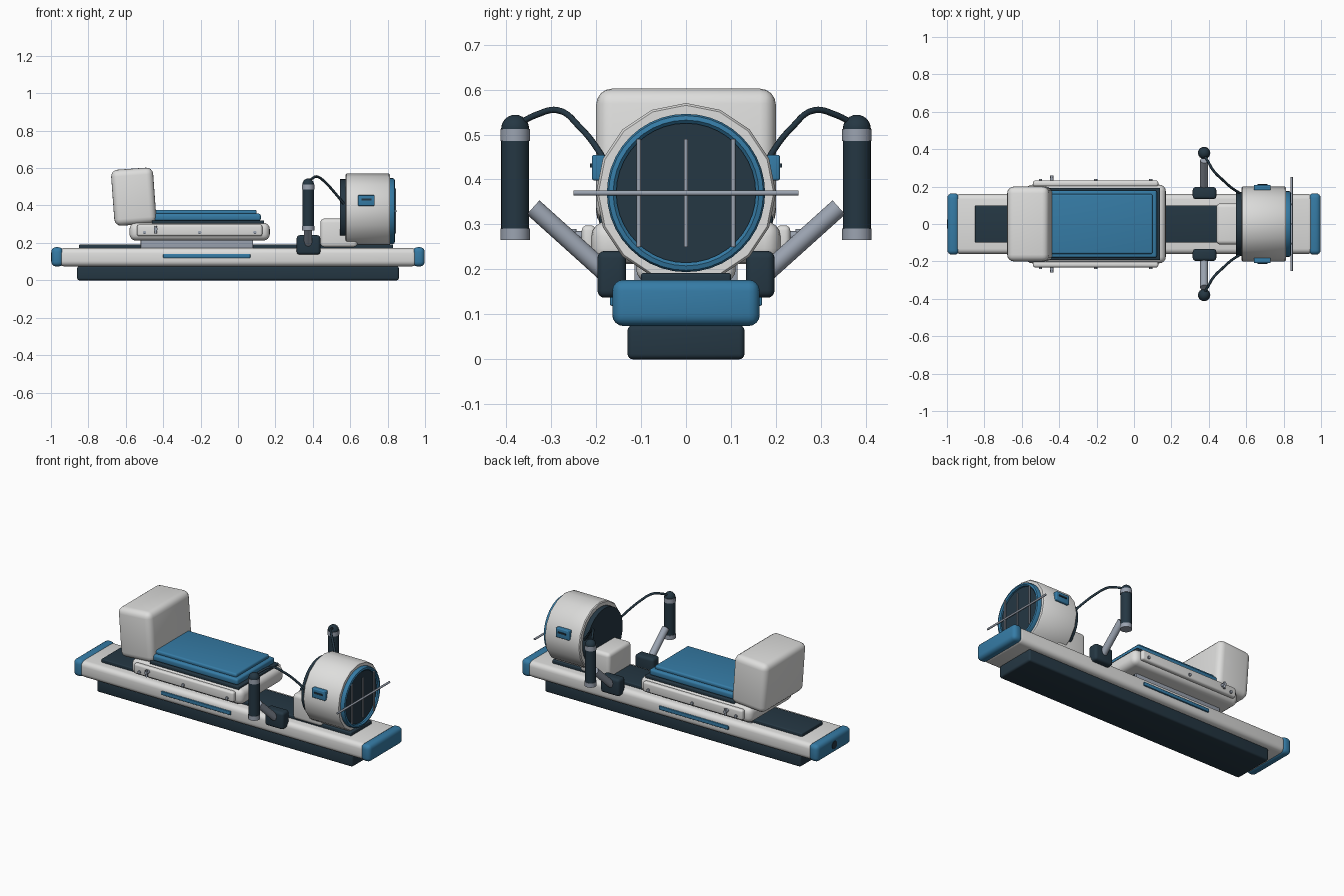
import bpy
import bmesh
import math
from mathutils import Matrix, Vector

if "Cube" in bpy.data.objects:
    bpy.data.objects.remove(bpy.data.objects["Cube"])


def material(name, rgb):
    m = bpy.data.materials.new(name)
    m.use_nodes = True
    m.diffuse_color = (*rgb, 1)
    m.node_tree.nodes["Principled BSDF"].inputs["Base Color"].default_value = (*rgb, 1)
    return m


WHITE = material("warm white", (0.73, 0.73, 0.72))
BLUE = material("mid blue", (0.036, 0.2, 0.38))
DARK = material("dark slate", (0.018, 0.038, 0.056))
SILVER = material("silver", (0.33, 0.37, 0.44))


def finish(obj, mat):
    obj.data.materials.append(mat)
    bpy.ops.object.select_all(action="DESELECT")
    obj.select_set(True)
    bpy.context.view_layer.objects.active = obj
    if obj.type == "MESH":
        bpy.ops.object.shade_smooth_by_angle(angle=math.radians(40))
    return obj


def add_mesh(name, bm, mat):
    bmesh.ops.recalc_face_normals(bm, faces=bm.faces)
    mesh = bpy.data.meshes.new(name)
    bm.to_mesh(mesh)
    bm.free()
    obj = bpy.data.objects.new(name, mesh)
    bpy.context.collection.objects.link(obj)
    return finish(obj, mat)


def box(name, xs, ys, zs, mat, radius=0.0, tilt=0.0):
    """Rounded box given by its ranges on each axis, tilted about y."""
    bm = bmesh.new()
    bmesh.ops.create_cube(bm, size=1)
    size = [b - a for a, b in (xs, ys, zs)]
    centre = Vector([(a + b) / 2 for a, b in (xs, ys, zs)])
    bmesh.ops.scale(bm, vec=size, verts=bm.verts)
    if radius:
        bmesh.ops.bevel(bm, geom=bm.edges[:], offset=radius, segments=4,
                        profile=0.5, affect="EDGES")
    bm.transform(Matrix.Translation(centre) @ Matrix.Rotation(tilt, 4, "Y"))
    return add_mesh(name, bm, mat)


def rod(name, start, end, radius, mat, sides=20):
    """Cylinder between two points."""
    a, b = Vector(start), Vector(end)
    bm = bmesh.new()
    bmesh.ops.create_cone(bm, cap_ends=True, segments=sides, radius1=radius,
                          radius2=radius, depth=(b - a).length)
    turn = (b - a).to_track_quat("Z", "Y").to_matrix().to_4x4()
    bm.transform(Matrix.Translation((a + b) / 2) @ turn)
    return add_mesh(name, bm, mat)


def lathe_x(name, profile, height, mat, sides, closed):
    """Turn (x, radius) points about a lengthwise axis at the given height."""
    bm = bmesh.new()
    rings = []
    for i in range(sides):
        t = 2 * math.pi * i / sides
        rings.append([bm.verts.new((x, r * math.sin(t), height + r * math.cos(t)))
                      for x, r in profile])
    n = len(profile)
    for i in range(sides):
        p, q = rings[i], rings[(i + 1) % sides]
        for j in range(n if closed else n - 1):
            k = (j + 1) % n
            bm.faces.new((p[j], p[k], q[k], q[j]))
    if not closed:
        bm.faces.new([r[0] for r in rings])
        bm.faces.new([r[-1] for r in rings])
    return add_mesh(name, bm, mat)


def span(y):
    return (-y, y)


def side_range(side, near, far):
    return tuple(sorted((side * near, side * far)))


# Base, main rail and end caps
box("floor_base", span(0.86), span(0.13), (0, 0.076), DARK, 0.012)
box("main_rail", span(0.96), span(0.16), (0.075, 0.172), WHITE, 0.028)
box("top_track", (-0.85, 0.83), span(0.1), (0.165, 0.192), DARK, 0.006)
for end, label in ((-1, "rear"), (1, "front")):
    box(label + "_end_cap", side_range(end, 0.935, 0.998), span(0.164),
        (0.074, 0.177), BLUE, 0.025)
rod("end_port", (-1, 0, 0.125), (-0.98, 0, 0.125), 0.024, DARK)

# Sliding carriage and seat
box("carriage", (-0.58, 0.17), span(0.21), (0.212, 0.308), WHITE, 0.035)
box("cushion_plate", (-0.46, 0.14), span(0.193), (0.3, 0.321), DARK, 0.005)
box("cushion_lower", (-0.5, 0.122), span(0.18), (0.318, 0.356), BLUE, 0.012)
box("cushion_upper", (-0.5, 0.1), span(0.16), (0.35, 0.376), BLUE, 0.01)
box("backrest", (-0.67, -0.445), span(0.2), (0.297, 0.597), WHITE, 0.036,
    math.radians(-4.2))

# Fan housing, rim and grille
AXIS = 0.37
box("housing_mount", (0.44, 0.64), span(0.11), (0.175, 0.33), WHITE, 0.022)
lathe_x("rear_intake", [(0.546, 0.172), (0.6, 0.172)], AXIS, DARK, 32, False)
lathe_x("fan_housing", [(0.576, 0.195), (0.581, 0.2), (0.806, 0.2), (0.812, 0.195)],
        AXIS, WHITE, 16, False)
lathe_x("fan_rim", [(0.805, 0.155), (0.832, 0.155), (0.839, 0.162),
                    (0.836, 0.172), (0.829, 0.176), (0.805, 0.176)],
        AXIS, BLUE, 40, True)
rod("fan_face", (0.8, 0, AXIS), (0.822, 0, AXIS), 0.157, DARK, 40)
for i in (-1, 0, 1):
    rod("grille_bar", (0.84, i * 0.105, 0.25), (0.84, i * 0.105, 0.49),
        0.005, SILVER, 12)
rod("grille_crossbar", (0.843, -0.25, AXIS), (0.843, 0.25, AXIS), 0.006, SILVER, 12)


def build_side(s, label):
    # Rail stripe and carriage side details
    box(label + "_rail_stripe", (-0.4, 0.066), side_range(s, 0.15, 0.169),
        (0.119, 0.141), BLUE, 0.004)
    box(label + "_carriage_panel", (-0.54, 0.13), side_range(s, 0.2, 0.232),
        (0.236, 0.298), WHITE, 0.012)
    box(label + "_carriage_runner", (-0.52, 0.08), side_range(s, 0.1, 0.115),
        (0.17, 0.225), SILVER, 0.003)
    for x in (-0.5, -0.205, 0.09):
        rod(label + "_panel_bolt", (x, s * 0.22, 0.256), (x, s * 0.24, 0.256),
            0.009, SILVER, 12)
    for x in (-0.5, 0.02):
        box(label + "_carriage_foot", (x, x + 0.06), side_range(s, 0.06, 0.1),
            (0.185, 0.22), DARK, 0.004)
    rod(label + "_lever_pin", (-0.44, s * 0.22, 0.275), (-0.44, s * 0.258, 0.275),
        0.01, SILVER, 12)
    rod(label + "_lever", (-0.44, s * 0.25, 0.25), (-0.44, s * 0.25, 0.29),
        0.007, SILVER, 12)

    # Housing badge plate with a plain slot
    box(label + "_housing_plate", (0.641, 0.731), side_range(s, 0.18, 0.209),
        (0.398, 0.455), BLUE, 0.005)
    box(label + "_plate_slot", (0.66, 0.713), side_range(s, 0.206, 0.214),
        (0.427, 0.436), DARK)

    # Hand grip on its angled arm
    x, y = 0.375, s * 0.38
    box(label + "_arm_block", (0.314, 0.44), side_range(s, 0.133, 0.197),
        (0.137, 0.241), DARK, 0.016)
    rod(label + "_arm", (x, s * 0.17, 0.185), (x, s * 0.34, 0.338), 0.021, SILVER)
    rod(label + "_grip", (x, y, 0.27), (x, y, 0.514), 0.031, DARK, 24)
    for z in (0.265, 0.486):
        rod(label + "_grip_ring", (x, y, z), (x, y, z + 0.026), 0.033, SILVER, 24)
    bm = bmesh.new()
    bmesh.ops.create_uvsphere(bm, u_segments=24, v_segments=12, radius=0.031)
    bm.transform(Matrix.Translation((x, y, 0.513)))
    add_mesh(label + "_grip_cap", bm, DARK)

    # Cable from grip to housing
    points = [(0.375, 0.37, 0.525), (0.395, 0.335, 0.543), (0.425, 0.285, 0.554),
              (0.475, 0.235, 0.515), (0.52, 0.195, 0.465), (0.565, 0.165, 0.41)]
    curve = bpy.data.curves.new(label + "_cable", "CURVE")
    curve.dimensions = "3D"
    curve.bevel_depth = 0.007
    curve.bevel_resolution = 2
    curve.resolution_u = 6
    spline = curve.splines.new("BEZIER")
    spline.bezier_points.add(len(points) - 1)
    for bp, (px, py, pz) in zip(spline.bezier_points, points):
        bp.co = (px, s * py, pz)
        bp.handle_left_type = bp.handle_right_type = "AUTO"
    cable = bpy.data.objects.new(label + "_cable", curve)
    bpy.context.collection.objects.link(cable)
    finish(cable, DARK)


build_side(-1, "near")
build_side(1, "far")
